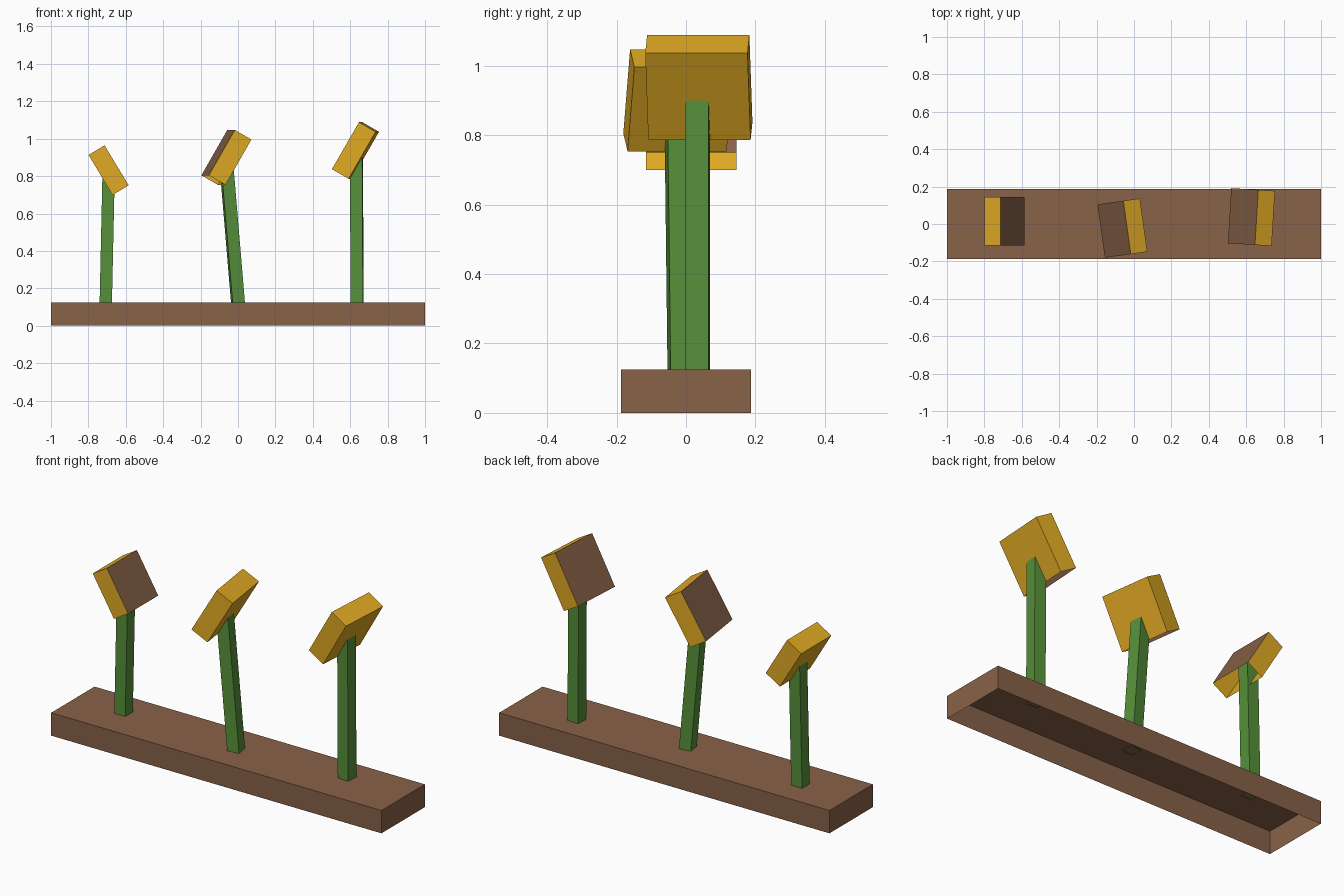
import bpy
import bmesh
from math import radians
from mathutils import Matrix, Vector

cube = bpy.data.objects.get("Cube")
if cube:
    bpy.data.objects.remove(cube, do_unlink=True)


def material(name, rgb):
    mat = bpy.data.materials.new(name)
    color = (*rgb, 1.0)
    mat.use_nodes = True
    mat.diffuse_color = color
    bsdf = mat.node_tree.nodes["Principled BSDF"]
    bsdf.inputs["Base Color"].default_value = color
    bsdf.inputs["Roughness"].default_value = 0.9
    return mat


BROWN = material("soil brown", (0.246, 0.122, 0.065))
GREEN = material("stem green", (0.093, 0.279, 0.042))
GOLD = material("petal gold", (0.753, 0.402, 0.017))


def open_box(name, size, matrix, mats, accent=None):
    """Box without an underside; faces along accent take the second material."""
    bm = bmesh.new()
    bmesh.ops.create_cube(bm, size=1, matrix=Matrix.Diagonal((*size, 1)))
    bm.normal_update()
    under = [f for f in bm.faces if f.normal.z < -0.9]
    bmesh.ops.delete(bm, geom=under, context="FACES_ONLY")
    if accent:
        for face in bm.faces:
            face.material_index = int(face.normal.dot(accent) > 0.9)
    bm.transform(matrix)
    mesh = bpy.data.meshes.new(name)
    bm.to_mesh(mesh)
    bm.free()
    for mat in mats:
        mesh.materials.append(mat)
    obj = bpy.data.objects.new(name, mesh)
    bpy.context.collection.objects.link(obj)
    return obj


def flower(side, foot, lean, top, center, size, tilt, yaw):
    # Square stem sheared toward its lean, ending inside the head
    low = 0.122
    height = top - low
    shear = Matrix.Identity(4)
    shear[0][2], shear[1][2] = lean
    turn = Matrix.Rotation(radians(yaw), 4, "Z")
    place = Matrix.Translation((*foot, low))
    lift = Matrix.Translation((0, 0, height / 2))
    open_box(side + "_stem", (0.066, 0.066, height),
             place @ shear @ turn @ lift, [GREEN])
    # Tilted head with a brown face on its upward side
    spin = turn @ Matrix.Rotation(radians(tilt), 4, "Y")
    face_dir = Vector((-1 if tilt > 0 else 1, 0, 0))
    open_box(side + "_flower_head", size, Matrix.Translation(center) @ spin,
             [GOLD, BROWN], face_dir)


# Planter
open_box("planter", (2, 0.375, 0.125), Matrix.Translation((0, 0, 0.0625)), [BROWN])

# Flowers
flower("right", (-0.707, 0.02), (0.022, 0), 0.83,
       (-0.692, 0.015, 0.832), (0.1, 0.26, 0.25), -31, 0)
flower("middle", (0, -0.016), (-0.084, -0.012), 0.9,
       (-0.062, -0.022, 0.9), (0.103, 0.288, 0.28), 30, 8)
flower("left", (0.637, 0.034), (-0.005, 0), 0.95,
       (0.628, 0.037, 0.937), (0.103, 0.295, 0.29), 30, -3.5)
